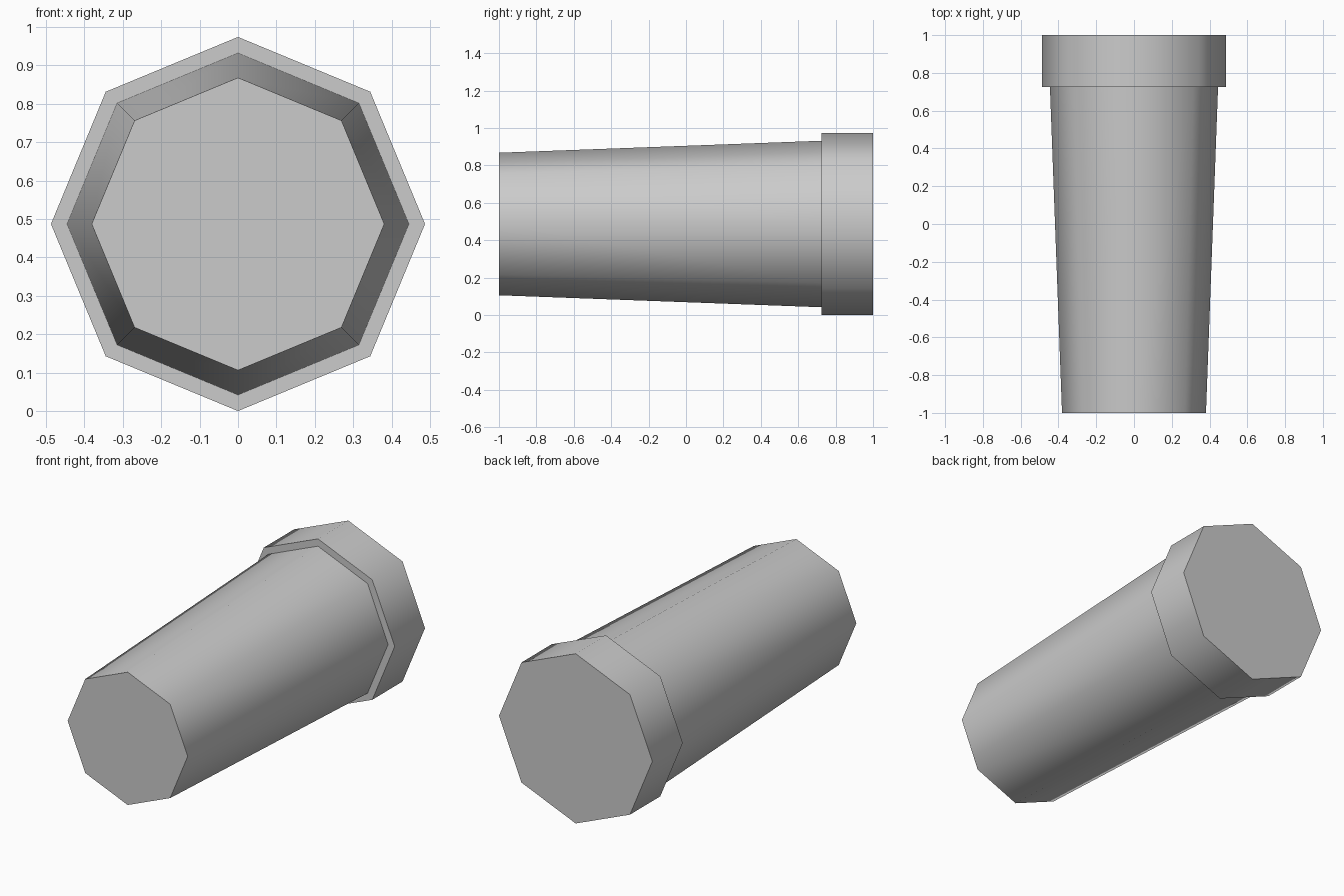
import bpy, bmesh, math

if "Cube" in bpy.data.objects:
    bpy.data.objects.remove(bpy.data.objects["Cube"])

SIDES = 8
CENTRE_Z = 0.487
# (y, radius) from the narrow front end to the back of the collar
PROFILE = [(-1.0, 0.381), (0.725, 0.445), (0.725, 0.487), (1.0, 0.487)]

grey = bpy.data.materials.new("light grey")
grey.diffuse_color = (0.6, 0.6, 0.6, 1.0)
grey.use_nodes = True
grey.node_tree.nodes["Principled BSDF"].inputs["Base Color"].default_value = grey.diffuse_color


def ring(bm, y, radius):
    """Octagon facing along y with a corner pointing straight up."""
    angles = [2 * math.pi * i / SIDES for i in range(SIDES)]
    return [bm.verts.new((radius * math.sin(a), y, CENTRE_Z + radius * math.cos(a)))
            for a in angles]


# Tapered octagonal body with a stepped collar, closed at both ends
bm = bmesh.new()
rings = [ring(bm, y, r) for y, r in PROFILE]
for a, b in zip(rings, rings[1:]):
    for i in range(SIDES):
        j = (i + 1) % SIDES
        bm.faces.new((a[i], a[j], b[j], b[i]))
bm.faces.new(rings[0])
bm.faces.new(rings[-1])
bmesh.ops.recalc_face_normals(bm, faces=bm.faces)

mesh = bpy.data.meshes.new("tapered_tube")
bm.to_mesh(mesh)
bm.free()
mesh.materials.append(grey)
tube = bpy.data.objects.new("tapered_tube", mesh)
bpy.context.collection.objects.link(tube)

# Rounded shading around the sides, crisp rims
bpy.context.view_layer.objects.active = tube
tube.select_set(True)
bpy.ops.object.shade_smooth_by_angle(angle=math.radians(60))
